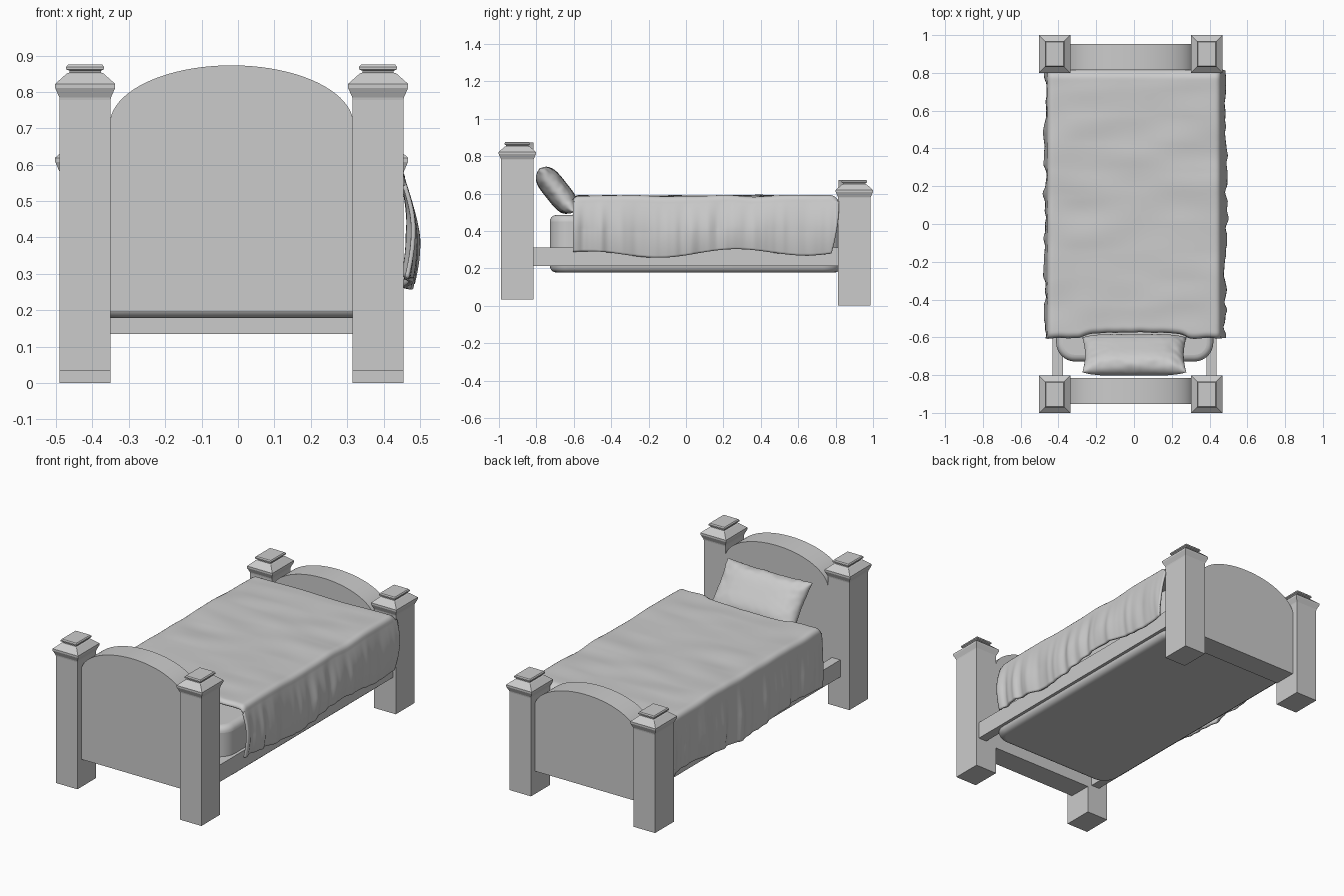
import bpy, bmesh, math
from mathutils import Vector, noise

if "Cube" in bpy.data.objects:
    bpy.data.objects.remove(bpy.data.objects["Cube"])


def make(name, bm, smooth=False):
    bmesh.ops.recalc_face_normals(bm, faces=bm.faces)
    me = bpy.data.meshes.new(name)
    bm.to_mesh(me)
    bm.free()
    ob = bpy.data.objects.new(name, me)
    bpy.context.collection.objects.link(ob)
    if smooth:
        bpy.ops.object.select_all(action='DESELECT')
        ob.select_set(True)
        bpy.context.view_layer.objects.active = ob
        bpy.ops.object.shade_smooth_by_angle(angle=math.radians(40))
    return ob


def box(name, x0, x1, y0, y1, z0, z1):
    bm = bmesh.new()
    bmesh.ops.create_cube(bm, size=1)
    for v in bm.verts:
        v.co = ((x0 + x1) / 2 + v.co.x * (x1 - x0), (y0 + y1) / 2 + v.co.y * (y1 - y0),
                (z0 + z1) / 2 + v.co.z * (z1 - z0))
    return bm


def post(name, x, y, bottom, top):
    # square rings: inset from the shaft size, depth below the top
    hx, hy = 0.07, 0.087
    rings = [(0, bottom), (0, top - 0.097), (0.001, top - 0.09), (0.0125, top - 0.064),
             (0.0125, top - 0.053), (-0.02, top - 0.024), (-0.027, top - 0.022),
             (-0.027, top - 0.017), (-0.018, top - 0.013), (-0.018, top - 0.006), (-0.023, top)]
    bm = bmesh.new()
    loops = []
    for d, z in rings:
        loops.append([bm.verts.new((x + sx * (hx + d), y + sy * (hy + d), z))
                      for sx, sy in ((-1, -1), (1, -1), (1, 1), (-1, 1))])
    for a, b in zip(loops, loops[1:]):
        for i in range(4):
            j = (i + 1) % 4
            bm.faces.new((a[i], a[j], b[j], b[i]))
    bm.faces.new(loops[0])
    bm.faces.new(loops[-1])
    make(name, bm)


def board(name, y0, y1, bottom, shoulder, top):
    # flat panel with an elliptical arched top
    cx, a, n = -0.0175, 0.335, 40
    pts = [(cx - a, bottom), (cx + a, bottom)]
    pts += [(cx + a * math.cos(math.pi * i / n), shoulder + (top - shoulder) * math.sin(math.pi * i / n))
            for i in range(n + 1)]
    bm = bmesh.new()
    f = bm.faces.new([bm.verts.new((x, y0, z)) for x, z in pts])
    ext = bmesh.ops.extrude_face_region(bm, geom=[f])
    for g in ext['geom']:
        if isinstance(g, bmesh.types.BMVert):
            g.co.y = y1
    make(name, bm, True)


# frame: posts, arched boards, rails
for side, x in (("left", -0.42), ("right", 0.385)):
    post("head_post_" + side, x, -0.902, 0.033, 0.875)
    post("foot_post_" + side, x, 0.9, 0.0, 0.672)
board("headboard", -0.952, -0.815, 0.195, 0.71, 0.873)
board("footboard", 0.815, 0.952, 0.135, 0.51, 0.672)
for side, x0 in (("left", -0.431), ("right", 0.384)):
    make("side_rail_" + side, box("rail", x0, x0 + 0.054, -0.83, 0.83, 0.212, 0.312))

# mattress: box with rounded upright corners, then softened edges
bm = box("mattress", -0.412, 0.42, -0.728, 0.83, 0.178, 0.485)
up = [e for e in bm.edges if abs(e.verts[0].co.z - e.verts[1].co.z) > 0.1]
bmesh.ops.bevel(bm, geom=up, offset=0.1, segments=8, profile=0.5, affect='EDGES')
mattress = make("mattress", bm, True)
bev = mattress.modifiers.new("soft_edges", 'BEVEL')
bev.width, bev.segments, bev.limit_method = 0.035, 5, 'ANGLE'
bev.angle_limit = math.radians(50)


# blanket: cross-section swept along the bed with folds growing to the hem
def section(s, hem_l, hem_r):
    # s runs -1..1 : left hem, top, right hem
    sgn = 1 if s > 0 else -1
    t = abs(s)
    hem = hem_r if s > 0 else hem_l
    edge = 0.447
    if t < 0.5:
        return sgn * edge * 0.96 * t / 0.5, 0.588, 0.0
    if t < 0.58:
        a = (t - 0.5) / 0.08 * math.pi / 2
        r = 0.03
        return sgn * (edge * 0.96 + r * math.sin(a)), 0.588 - r + r * math.cos(a), 0.0
    k = (t - 0.58) / 0.42
    bulge = (0.03 if s > 0 else 0.012) * math.sin(math.pi * min(1, k * 0.8))
    return sgn * (edge * 0.96 + 0.03 + bulge), 0.558 + (hem - 0.558) * k, k


NU, NV = 120, 140
bm = bmesh.new()
rows = []
for j in range(NV + 1):
    v = j / NV
    hem_r = 0.27 + 0.02 * math.sin(v * 11 + 1) + 0.02 * v
    hem_l = 0.24 + 0.02 * math.sin(v * 9)
    row = []
    for i in range(NU + 1):
        s = -1 + 2 * i / NU
        x, z, k = section(s, hem_l, hem_r)
        y0 = -0.605 + 0.03 * max(0, 1 - (abs(x) / 0.29) ** 6)
        y0 += 0.006 * noise.noise(Vector((x * 14, 0, 3)))
        y1 = 0.818 - 0.04 * k ** 2
        y = y0 + (y1 - y0) * v
        z += 0.008 * noise.noise(Vector((x * 3.5, y * 7, 1))) * (1 - k)
        # hanging folds
        side = 1 if s > 0 else -1
        fold = noise.noise(Vector((side * 5, y * 9, k * 0.6))) + 0.5 * noise.noise(Vector((side, y * 21, 2)))
        x += side * 0.02 * fold * min(1, k * 1.8)
        # rolled front and end edges of the top
        if k == 0:
            z -= 0.02 * max(0, 1 - v / 0.02) ** 2 + 0.03 * max(0, (v - 0.965) / 0.035) ** 2
        row.append(bm.verts.new((x, y, z)))
    rows.append(row)
for a, b in zip(rows, rows[1:]):
    for i in range(NU):
        bm.faces.new((a[i], a[i + 1], b[i + 1], b[i]))
blanket = make("blanket", bm, True)
if blanket.data.polygons[NU * NV // 2 + NU // 2].normal.z < 0:
    blanket.data.flip_normals()
sol = blanket.modifiers.new("thickness", 'SOLIDIFY')
sol.thickness, sol.offset = 0.012, -1

# pillow: two domed sheets joined along a crinkled seam, leaning on the headboard
N = 56
centre = Vector((0.002, -0.693, 0.617))
axis = Vector((0, -0.62, 0.785))
normal = Vector((0, 0.785, 0.62))
bm = bmesh.new()
for sgn in (1, -1):
    g = []
    for i in range(N + 1):
        r = []
        for j in range(N + 1):
            u = math.sin(math.pi / 2 * (-1 + 2 * i / N))
            v = math.sin(math.pi / 2 * (-1 + 2 * j / N))
            t = 0.066 * math.sqrt(max(0, (1 - u ** 4) * (1 - v ** 4)))
            px = 0.275 * u * (1 - 0.05 * (1 - v * v))
            pv = 0.148 * v * (1 - 0.06 * (1 - u * u))
            crinkle = 0.006 * noise.noise(Vector((px * 28, pv * 28, 4))) * max(abs(u), abs(v)) ** 3
            r.append(bm.verts.new(centre + Vector((px, 0, 0)) + axis * (pv + crinkle)
                                  + normal * (sgn * t + crinkle)))
        g.append(r)
    for a, b in zip(g, g[1:]):
        for j in range(N):
            bm.faces.new((a[j], a[j + 1], b[j + 1], b[j]))
bmesh.ops.remove_doubles(bm, verts=bm.verts, dist=0.00005)
make("pillow", bm, True)
